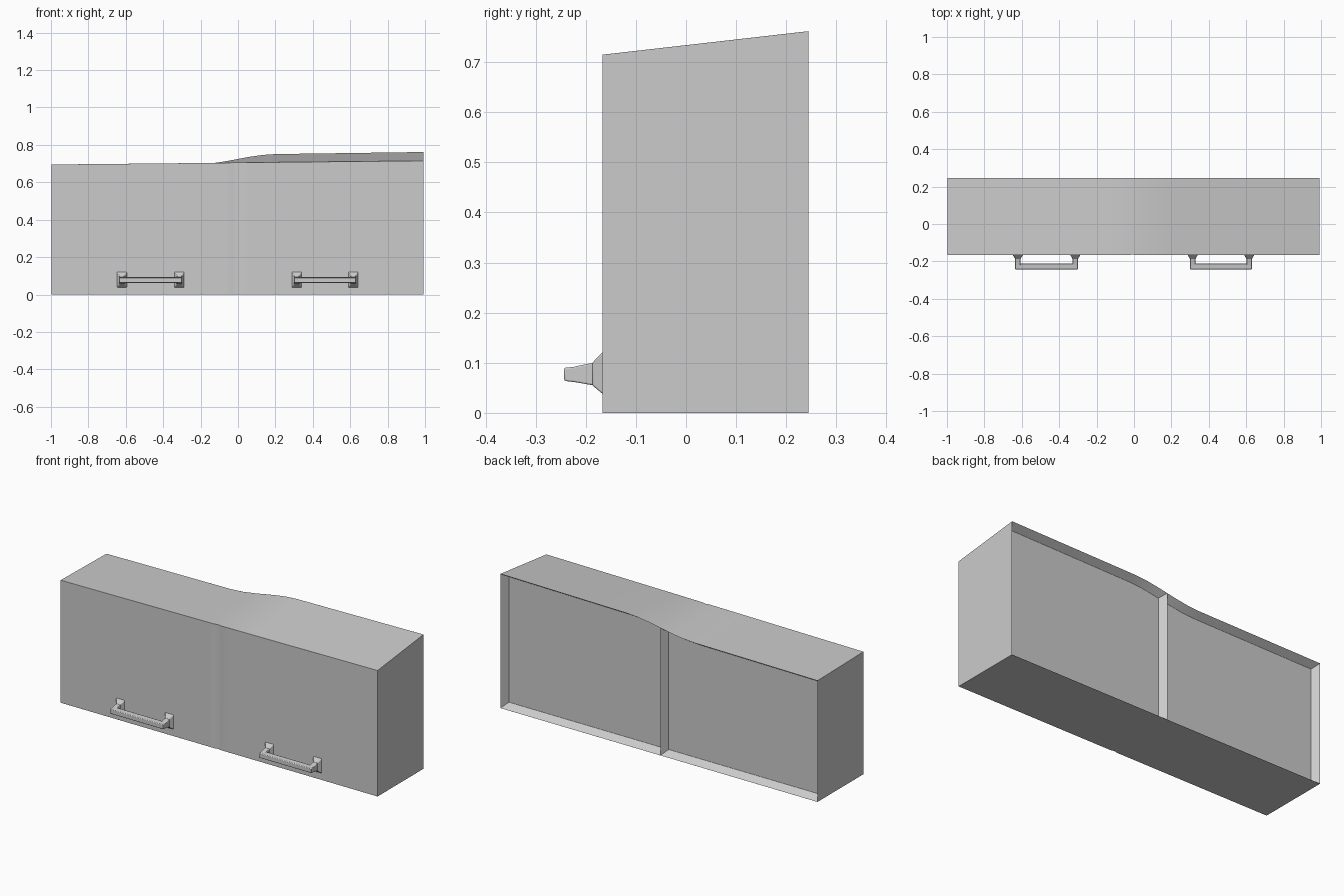
import bpy, bmesh

if "Cube" in bpy.data.objects:
    bpy.data.objects.remove(bpy.data.objects["Cube"])

FRONT, BACK, SPLIT = -0.167, 0.245, -0.01


def smoothstep(a, b, x):
    t = max(0.0, min(1.0, (x - a) / (b - a)))
    return t * t * (3 - 2 * t)


def top_front(x):
    return 0.705 + 0.01 * x


def top_back(x):
    return 0.698 + 0.01 * x + 0.05 * smoothstep(-0.22, 0.2, x) + 0.004 * max(x, 0)


def finish(name, bm, bevel):
    bmesh.ops.recalc_face_normals(bm, faces=bm.faces)
    mesh = bpy.data.meshes.new(name)
    bm.to_mesh(mesh)
    bm.free()
    obj = bpy.data.objects.new(name, mesh)
    bpy.context.collection.objects.link(obj)
    mod = obj.modifiers.new("soft_edges", 'BEVEL')
    mod.width, mod.segments = bevel, 2
    mod.limit_method, mod.angle_limit = 'ANGLE', 0.8
    bpy.context.view_layer.objects.active = obj
    obj.select_set(True)
    bpy.ops.object.shade_smooth_by_angle(angle=0.6)
    obj.select_set(False)
    return obj


# Cabinet body: cross-sections lofted along x with a slightly warped top
bm = bmesh.new()
xs = [-0.997, -0.6, -0.22, -0.14, -0.07, -0.03, SPLIT, 0.01, 0.06, 0.13, 0.2, 0.6, 0.993]
rings = []
for x in xs:
    front = FRONT + (0.005 if x == SPLIT else 0)  # shallow seam between doors
    profile = [(front, 0), (BACK, 0), (BACK, top_back(x)), (front, top_front(x))]
    rings.append([bm.verts.new((x, y, z)) for y, z in profile])
back_faces = []
for a, b in zip(rings, rings[1:]):
    for i in range(4):
        j = (i + 1) % 4
        face = bm.faces.new((a[i], a[j], b[j], b[i]))
        if i == 1:
            back_faces.append(face)
bm.faces.new(rings[0])
bm.faces.new(rings[-1])
bmesh.ops.recalc_face_normals(bm, faces=bm.faces)

# Two recessed back panels, leaving a rim and a central divider
k = xs.index(SPLIT)
for group in (back_faces[:k], back_faces[k:]):
    bmesh.ops.inset_region(bm, faces=group, thickness=0.025, use_even_offset=True)
    for v in {v for f in group for v in f.verts}:
        v.co.y = BACK - 0.04
finish("cabinet_body", bm, 0.01)


def tapered_post(name, base, tip):
    """Four-sided post; base and tip are (x0, x1, z0, z1, y)."""
    bm = bmesh.new()
    loops = []
    for x0, x1, z0, z1, y in (base, tip):
        loops.append([bm.verts.new((x, y, z)) for x, z in
                      ((x0, z0), (x1, z0), (x1, z1), (x0, z1))])
        bm.faces.new(loops[-1])
    for i in range(4):
        j = (i + 1) % 4
        bm.faces.new((loops[0][i], loops[0][j], loops[1][j], loops[1][i]))
    return finish(name, bm, 0.003)


# Bar handles: bar, posts and flared feet
for side, x0, x1 in (("left", -0.635, -0.3), ("right", 0.3, 0.63)):
    tapered_post(side + "_handle_bar", (x0, x1, 0.06, 0.093, -0.212),
                 (x0, x1, 0.064, 0.09, -0.243))
    for end, a in (("outer", x0), ("inner", x1 - 0.028)):
        tapered_post(f"{side}_handle_{end}_post", (a, a + 0.028, 0.055, 0.1, -0.185),
                     (a, a + 0.028, 0.062, 0.092, -0.225))
        tapered_post(f"{side}_handle_{end}_foot",
                     (a - 0.015, a + 0.043, 0.035, 0.125, FRONT + 0.004),
                     (a, a + 0.028, 0.055, 0.1, -0.187))
